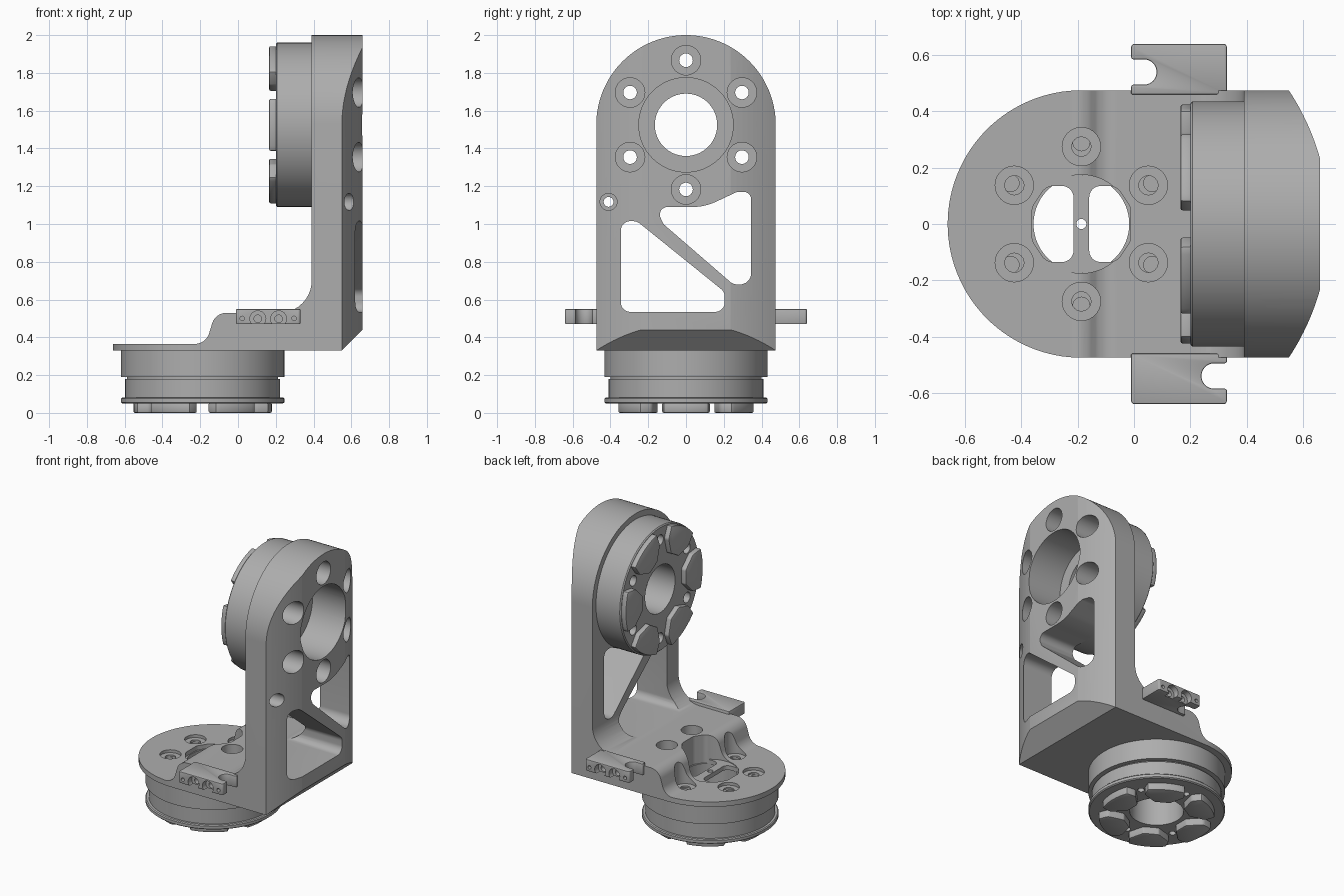
import bpy, bmesh, math
from mathutils import Vector

if "Cube" in bpy.data.objects:
    bpy.data.objects.remove(bpy.data.objects["Cube"], do_unlink=True)

metal = bpy.data.materials.new("grey_metal")
metal.use_nodes = True
GREY = (0.42, 0.42, 0.42, 1)
metal.diffuse_color = GREY
metal.node_tree.nodes["Principled BSDF"].inputs["Base Color"].default_value = GREY

JX, JZ = -0.187, 1.525      # lower joint x, upper joint z
SIDE = 0.475                # half width of the bracket


# ---- helpers ----
def place(axis, u, v, a):
    return {"x": (a, u, v), "y": (u, a, v), "z": (u, v, a)}[axis]


def finish(name, bm):
    bmesh.ops.recalc_face_normals(bm, faces=bm.faces)
    mesh = bpy.data.meshes.new(name)
    bm.to_mesh(mesh)
    bm.free()
    mesh.materials.append(metal)
    ob = bpy.data.objects.new(name, mesh)
    bpy.context.collection.objects.link(ob)
    return ob


def prism(name, pts, axis, a, b):
    bm = bmesh.new()
    lo = [bm.verts.new(place(axis, p[0], p[1], a)) for p in pts]
    hi = [bm.verts.new(place(axis, p[0], p[1], b)) for p in pts]
    bm.faces.new(lo)
    bm.faces.new(hi)
    for i in range(len(pts)):
        j = (i + 1) % len(pts)
        bm.faces.new((lo[i], lo[j], hi[j], hi[i]))
    return finish(name, bm)


def arc(u, v, r, start, end, n):
    angles = [math.radians(start + (end - start) * i / n) for i in range(n + 1)]
    return [(u + r * math.cos(t), v + r * math.sin(t)) for t in angles]


def circle(u, v, r, n=40):
    return arc(u, v, r, 0, 360, n)[:-1]


def rounded(pts, n=8):
    """Polygon of (u, v, radius) corners turned into filleted outline."""
    out = []
    for i, (u, v, r) in enumerate(pts):
        p = Vector((u, v))
        if r == 0:
            out.append((u, v))
            continue
        d1 = (Vector(pts[i - 1][:2]) - p).normalized()
        d2 = (Vector(pts[(i + 1) % len(pts)][:2]) - p).normalized()
        half = d1.angle(d2) / 2
        c = p + (d1 + d2).normalized() * r / math.sin(half)
        t = r / math.tan(half)
        s, e = p + d1 * t - c, p + d2 * t - c
        out += [tuple(c + s.lerp(e, k / n).normalized() * r) for k in range(n + 1)]
    return out


def lathe(name, profile, axis, u, v, n=96):
    """Closed (radius, height) profile revolved around an axis."""
    bm = bmesh.new()
    rings = [[bm.verts.new(place(axis, x, y, h)) for x, y in circle(u, v, r, n)]
             for r, h in profile]
    for k, ring in enumerate(rings):
        prev = rings[k - 1]
        for i in range(n):
            j = (i + 1) % n
            bm.faces.new((prev[i], prev[j], ring[j], ring[i]))
    return finish(name, bm)


def apply_mod(ob, mod):
    bpy.context.view_layer.objects.active = ob
    bpy.ops.object.modifier_apply(modifier=mod.name)


def boolean(ob, tool, operation="DIFFERENCE"):
    mod = ob.modifiers.new("boolean", "BOOLEAN")
    mod.operation, mod.solver, mod.object = operation, "EXACT", tool
    apply_mod(ob, mod)
    bpy.data.objects.remove(tool, do_unlink=True)


def cut(ob, pts, axis, a, b):
    boolean(ob, prism("cutter", pts, axis, a, b))


def soften(ob, width):
    mod = ob.modifiers.new("bevel", "BEVEL")
    mod.width, mod.segments, mod.angle_limit = width, 2, math.radians(40)
    apply_mod(ob, mod)


def around(u, v, r, start):
    return arc(u, v, r, start, start + 300, 5)


# ---- L-shaped bracket: side profile trimmed by its front and top outlines ----
profile = [(-0.8, 0.33, 0), (0.55, 0.33, 0), (0.66, 0.44, 0), (0.66, 2.1, 0), (0.39, 2.1, 0),
           (0.39, 0.53, 0.17), (-0.12, 0.53, 0.08), (-0.17, 0.365, 0.08), (-0.8, 0.365, 0)]
bracket = prism("bracket", rounded(profile, 12), "y", -0.6, 0.6)
upright_outline = arc(0, JZ, SIDE, 0, 180, 64) + [(-SIDE, 0.2), (SIDE, 0.2)]
boolean(bracket, prism("trim", upright_outline, "x", -1, 1), "INTERSECT")
R = 0.86
outer = [SIDE * (i / 16 - 1) for i in range(33)]
bow = [(0.55 - math.sqrt(R * R - SIDE * SIDE) + math.sqrt(R * R - y * y), y) for y in outer]
boolean(bracket, prism("trim", arc(JX, 0, SIDE, 90, 270, 64) + bow, "z", 0, 2.2), "INTERSECT")

# lightening windows
lower_window = [(-0.345, 0.535, 0.05), (0.205, 0.535, 0.05), (0.205, 0.64, 0.05), (-0.26, 1.015, 0.06),
                (-0.345, 1.015, 0.05)]
upper_window = [(-0.16, 1.09, 0.04), (0.1, 1.09, 0.3), (0.27, 1.17, 0.04), (0.345, 1.17, 0.04),
                (0.345, 0.68, 0.06), (0.25, 0.68, 0.06), (-0.12, 1.0, 0.04)]
for window in (lower_window, upper_window):
    cut(bracket, rounded(window), "x", 0.2, 0.8)

# upper bore, bolt counterbores and side hole
cut(bracket, circle(0, JZ, 0.25, 64), "x", 0.3, 0.8)
for y, z in around(0, JZ, 0.342, 30):
    cut(bracket, circle(y, z, 0.078), "x", 0.43, 0.8)
    cut(bracket, circle(y, z, 0.036, 24), "x", 0.3, 0.5)
cut(bracket, circle(-0.41, 1.117, 0.045), "x", 0.47, 0.8)
cut(bracket, circle(-0.41, 1.117, 0.026, 24), "x", 0.3, 0.5)

# lower recess, cable slots and bolt counterbores
cut(bracket, circle(JX, 0, 0.175, 64), "z", 0.36, 0.8)
slot = [(0.028, -0.135, 0.04), (0.125, -0.135, 0.05), (0.175, -0.06, 0.05),
        (0.175, 0.06, 0.05), (0.125, 0.135, 0.05), (0.028, 0.135, 0.04)]
for s in (-1, 1):
    cut(bracket, [(JX + s * u, v) for u, v in rounded(slot)], "z", 0.2, 0.8)
cut(bracket, circle(JX, 0, 0.018, 20), "z", 0.2, 0.8)
for x, y in around(JX, 0, 0.275, 30):
    cut(bracket, circle(x, y, 0.068), "z", 0.345, 0.8)
    cut(bracket, circle(x, y, 0.034, 24), "z", 0.2, 0.5)

# ---- actuators ----
lower_profile = [(0.17, 0.05), (0.425, 0.05), (0.432, 0.056), (0.432, 0.075), (0.426, 0.081),
                 (0.41, 0.081), (0.41, 0.18), (0.4, 0.18), (0.4, 0.19), (0.432, 0.19),
                 (0.432, 0.335), (0.17, 0.335)]
lower_actuator = lathe("lower_actuator", lower_profile, "z", JX, 0)
upper_profile = [(0.165, 0.2), (0.428, 0.2), (0.435, 0.207), (0.435, 0.4), (0.165, 0.4)]
upper_actuator = lathe("upper_actuator", upper_profile, "x", 0, JZ)
for x, y in around(JX, 0, 0.29, 30):
    cut(lower_actuator, circle(x, y, 0.022, 20), "z", 0, 0.12)
    cut(lower_actuator, circle(x, y, 0.03, 20), "z", 0.28, 0.5)
for y, z in around(0, JZ, 0.342, 30):
    cut(upper_actuator, circle(y, z, 0.036, 24), "x", 0.1, 0.5)


# raised pads on both output faces
def pads(name, inner, outer, axis, u, v, a, b):
    half = [(inner, 0.05, 0.02), (inner + 0.08, 0.128, 0.03)]
    rim = [(x, y, 0) for x, y in arc(0, 0, outer, -19, 19, 10)]
    shape = rounded([(r, -t, f) for r, t, f in half] + rim + [(r, t, f) for r, t, f in reversed(half)], 4)
    for k in range(6):
        c, s = math.cos(k * math.pi / 3), math.sin(k * math.pi / 3)
        pts = [(u + c * p - s * q, v + s * p + c * q) for p, q in shape]
        soften(prism(f"{name}_{k + 1}", pts, axis, a, b), 0.008)


pads("lower_pad", 0.2, 0.366, "z", JX, 0, 0, 0.055)
pads("upper_pad", 0.235, 0.425, "x", 0, JZ, 0.165, 0.21)

# ---- side clips: open notch at one end, screw holes in the outer face ----
clip = rounded([(-0.01, 0.46, 0), (0.33, 0.46, 0), (0.33, 0.64, 0.012), (-0.01, 0.64, 0.012),
                (-0.01, 0.585, 0.008), (0.08, 0.585, 0.044), (0.08, 0.495, 0.044), (-0.01, 0.495, 0.008)])
for side, name in ((1, "back_clip"), (-1, "front_clip")):
    ob = prism(name, [(0.16 + side * (x - 0.16), side * y) for x, y in clip], "z", 0.47, 0.55)
    soften(ob, 0.005)
    for x in (0.105, 0.215):
        cut(ob, circle(x, 0.498, 0.042, 32), "y", side * 0.6, side * 0.7)
        cut(ob, circle(x, 0.498, 0.02, 20), "y", side * 0.56, side * 0.7)
    for x in (0.022, 0.297):
        cut(ob, circle(x, 0.5, 0.012, 16), "y", side * 0.61, side * 0.7)

# ---- smooth shading with sharp edges kept ----
bpy.ops.object.select_all(action="DESELECT")
for ob in bpy.context.collection.objects:
    if ob.type == "MESH" and ob.data.materials and ob.data.materials[0] == metal:
        ob.select_set(True)
        bpy.context.view_layer.objects.active = ob
bpy.ops.object.shade_smooth_by_angle(angle=math.radians(30))
